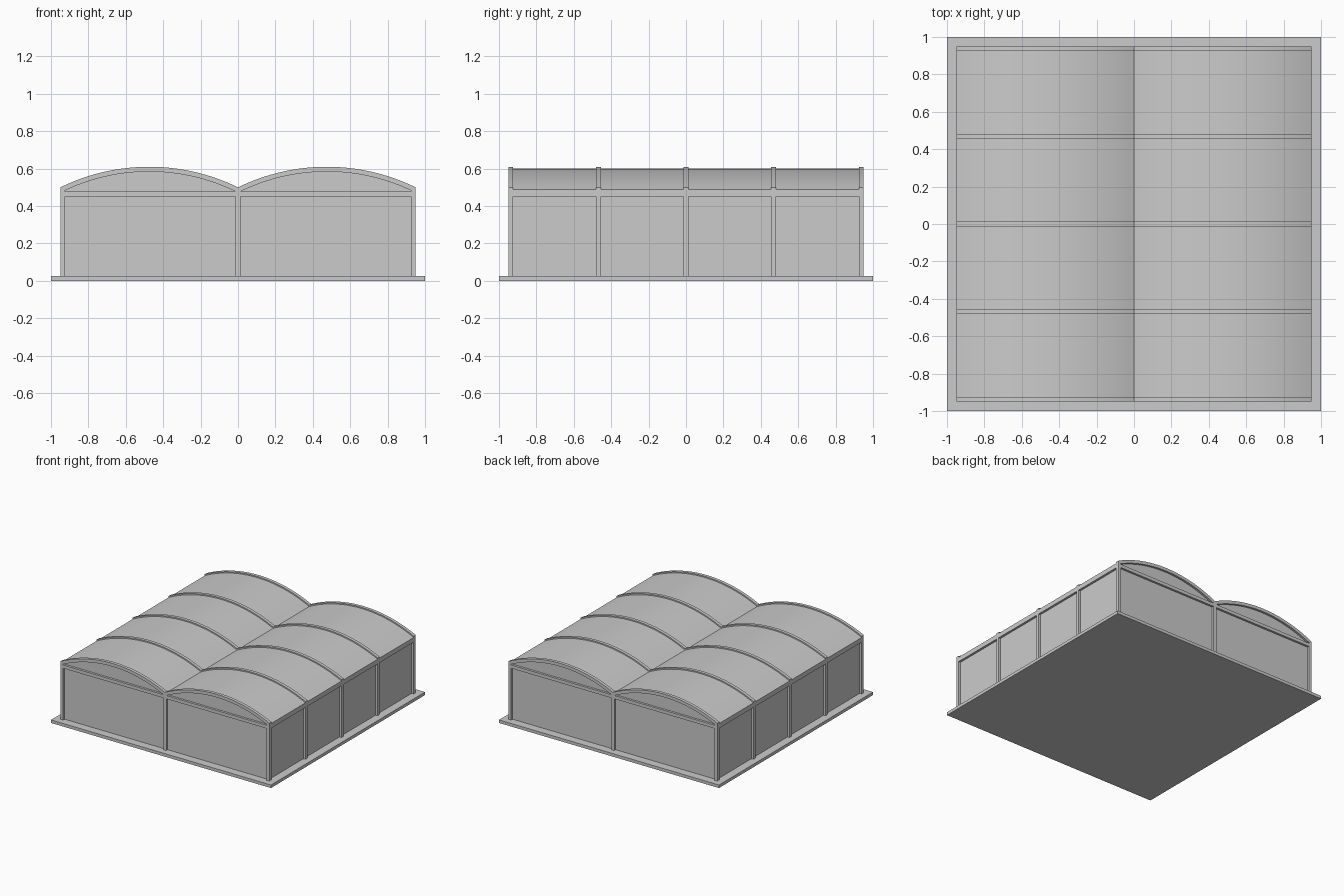
import bpy, bmesh, math

if "Cube" in bpy.data.objects:
    bpy.data.objects.remove(bpy.data.objects["Cube"], do_unlink=True)

grey = bpy.data.materials.new("plain grey")
grey.use_nodes = True
grey.diffuse_color = (0.6, 0.6, 0.6, 1)
grey.node_tree.nodes["Principled BSDF"].inputs["Base Color"].default_value = (0.6, 0.6, 0.6, 1)

HALF = 0.95            # outer face of the frame
T = 0.026              # thickness of frame members
BAY = HALF / 2         # half span of one vault
RADIUS, CENTRE_Z = 1.08, -0.47
FLOOR = 0.025
WALL = 0.932           # outer face of the recessed panels
MID = HALF - T / 2     # centre line of the outer frame
FRAMES = [MID * k / 2 for k in (-2, -1, 0, 1, 2)]


def finish(name, bm, smooth=False):
    bmesh.ops.recalc_face_normals(bm, faces=bm.faces)
    mesh = bpy.data.meshes.new(name)
    bm.to_mesh(mesh)
    bm.free()
    mesh.materials.append(grey)
    ob = bpy.data.objects.new(name, mesh)
    bpy.context.collection.objects.link(ob)
    if smooth:
        bpy.ops.object.select_all(action='DESELECT')
        ob.select_set(True)
        bpy.context.view_layer.objects.active = ob
        bpy.ops.object.shade_smooth_by_angle(angle=math.radians(30))
    return ob


def box(name, x0, x1, y0, y1, z0, z1):
    bm = bmesh.new()
    bmesh.ops.create_cube(bm, size=1)
    for v in bm.verts:
        v.co = ((x0 + x1) / 2 + v.co.x * (x1 - x0),
                (y0 + y1) / 2 + v.co.y * (y1 - y0),
                (z0 + z1) / 2 + v.co.z * (z1 - z0))
    return finish(name, bm)


def arc(cx, radius, x0, x1, steps=32):
    """Points along a vault curve centred on cx."""
    xs = [x0 + (x1 - x0) * i / steps for i in range(steps + 1)]
    return [(x, CENTRE_Z + math.sqrt(radius ** 2 - (x - cx) ** 2)) for x in xs]


def band(name, lower, upper, y0, y1):
    """Strip between two matching curves, extruded along y."""
    bm = bmesh.new()
    rows = [[bm.verts.new((x, y, z)) for x, z in pts]
            for pts, y in ((lower, y0), (upper, y0), (upper, y1), (lower, y1))]
    for a, b in zip(rows, rows[1:] + rows[:1]):
        for i in range(len(a) - 1):
            bm.faces.new((a[i], a[i + 1], b[i + 1], b[i]))
    for i in (0, -1):
        bm.faces.new([row[i] for row in rows])
    return finish(name, bm, smooth=True)


# Ground slab
box("base_slab", -1, 1, -1, 1, 0, FLOOR)

# Vaulted roof, ribs and arched end walls
for side, cx in (("right", -BAY), ("left", BAY)):
    x0, x1 = cx - BAY, cx + BAY
    band(f"{side}_roof_vault", arc(cx, RADIUS - 0.018, x0, x1),
         arc(cx, RADIUS - 0.01, x0, x1), -WALL, WALL)
    for n, y in enumerate(FRAMES):
        band(f"{side}_arch_rib_{n + 1}", arc(cx, RADIUS - T, x0, x1),
             arc(cx, RADIUS, x0, x1), y - T / 2, y + T / 2)
    w0, w1 = max(x0, -WALL), min(x1, WALL)
    top = arc(cx, RADIUS - 0.015, w0, w1)
    bottom = [(x, FLOOR) for x, z in top]
    for end, s in (("front", -1), ("back", 1)):
        ys = sorted((s * WALL, s * (WALL - 0.015)))
        band(f"{side}_{end}_end_wall", bottom, top, *ys)

# Side walls, eaves beams and side posts
for side, s in (("right", -1), ("left", 1)):
    xw = sorted((s * WALL, s * (WALL - 0.015)))
    box(f"{side}_side_wall", *xw, -WALL, WALL, FLOOR, 0.47)
    xf = sorted((s * HALF, s * (HALF - T)))
    box(f"{side}_eaves_beam", *xf, -HALF + T, HALF - T, 0.45, 0.488)
    for n, y in enumerate(FRAMES):
        box(f"{side}_post_{n + 1}", *xf, y - T / 2, y + T / 2, FLOOR, 0.48)

# End beams and central posts
for end, s in (("front", -1), ("back", 1)):
    ys = sorted((s * HALF, s * (HALF - T)))
    box(f"{end}_tie_beam", -HALF + T, HALF - T, *ys, 0.45, 0.477)
    box(f"{end}_centre_post", -T / 2, T / 2, *ys, FLOOR, 0.485)
